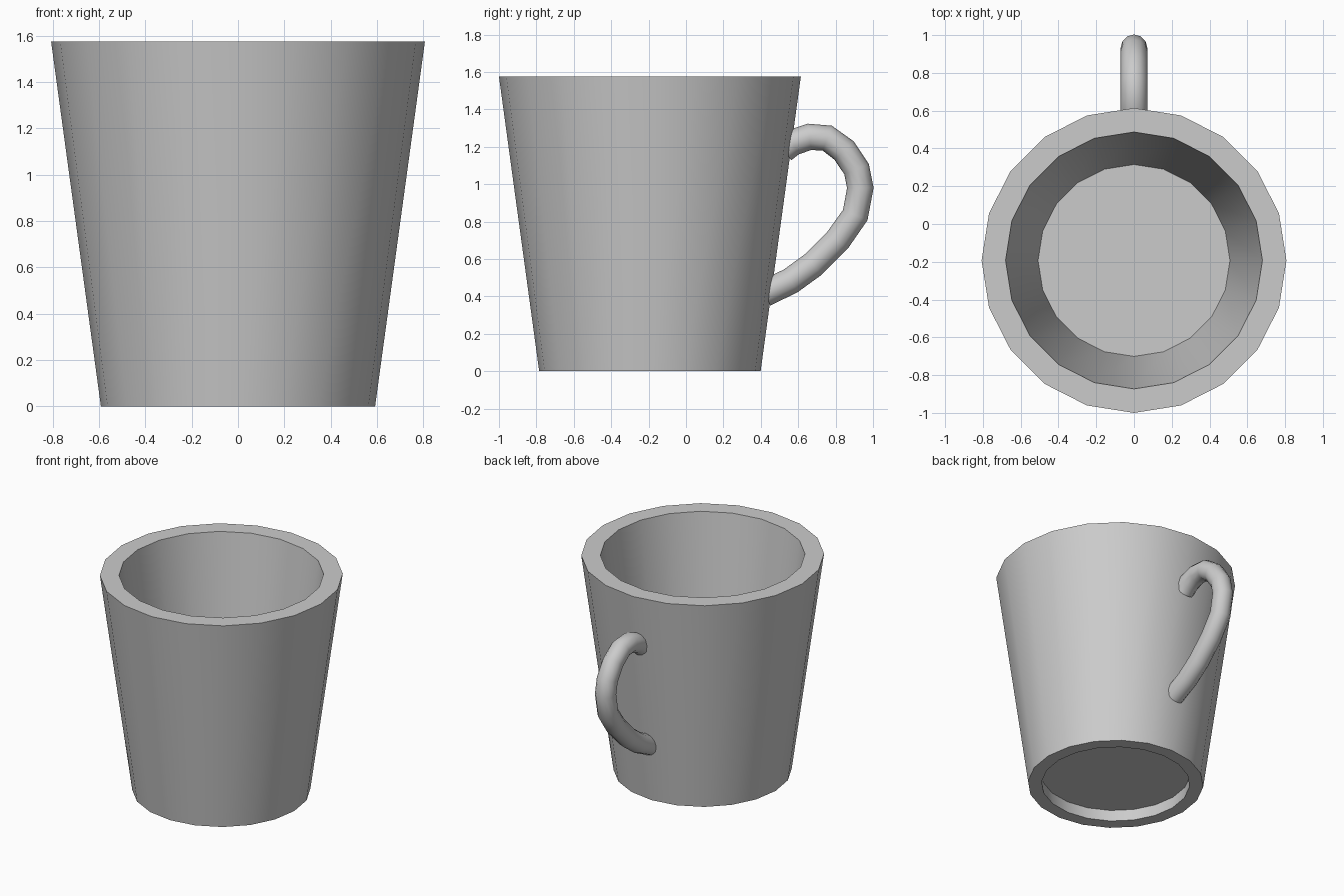
import bpy, bmesh, math

if "Cube" in bpy.data.objects:
    bpy.data.objects.remove(bpy.data.objects["Cube"])

SIDES = 20
CENTRE_Y = -0.193


def smooth(obj):
    bpy.ops.object.select_all(action='DESELECT')
    obj.select_set(True)
    bpy.context.view_layer.objects.active = obj
    bpy.ops.object.shade_smooth_by_angle(angle=math.radians(35))


def lathe(name, profile):
    """Revolve (radius, z) points; both ends closed with flat discs."""
    bm = bmesh.new()
    rings = []
    for r, z in profile:
        rings.append([bm.verts.new((r * math.cos(2 * math.pi * i / SIDES),
                                    r * math.sin(2 * math.pi * i / SIDES), z))
                      for i in range(SIDES)])
    for a, b in zip(rings, rings[1:]):
        for i in range(SIDES):
            j = (i + 1) % SIDES
            bm.faces.new((a[i], a[j], b[j], b[i]))
    bm.faces.new(rings[0][::-1])
    bm.faces.new(rings[-1])
    bmesh.ops.recalc_face_normals(bm, faces=bm.faces)
    mesh = bpy.data.meshes.new(name)
    bm.to_mesh(mesh)
    bm.free()
    obj = bpy.data.objects.new(name, mesh)
    bpy.context.collection.objects.link(obj)
    return obj


# Cup: recessed base, foot ring, tapered wall, thick rim, inner wall and floor
cup = lathe("cup", [(0.505, 0.085), (0.50, 0.0), (0.592, 0.0),
                    (0.807, 1.575), (0.68, 1.575), (0.508, 0.27)])
cup.location.y = CENTRE_Y
smooth(cup)

# Handle: round tube along a side-view path (y, z), ends buried in the wall
path = [(0.52, 1.185), (0.57, 1.222), (0.66, 1.253), (0.755, 1.246),
        (0.845, 1.18), (0.912, 1.08), (0.932, 0.98), (0.905, 0.835),
        (0.81, 0.70), (0.68, 0.57), (0.56, 0.483), (0.42, 0.415)]
curve = bpy.data.curves.new("handle", 'CURVE')
curve.dimensions = '3D'
curve.bevel_depth = 0.071
curve.bevel_resolution = 4
curve.use_fill_caps = True
spline = curve.splines.new('POLY')
spline.points.add(len(path) - 1)
for p, (y, z) in zip(spline.points, path):
    p.co = (0, y, z, 1)
handle = bpy.data.objects.new("handle", curve)
bpy.context.collection.objects.link(handle)
bpy.ops.object.select_all(action='DESELECT')
handle.select_set(True)
bpy.context.view_layer.objects.active = handle
bpy.ops.object.convert(target='MESH')
smooth(bpy.context.view_layer.objects.active)
